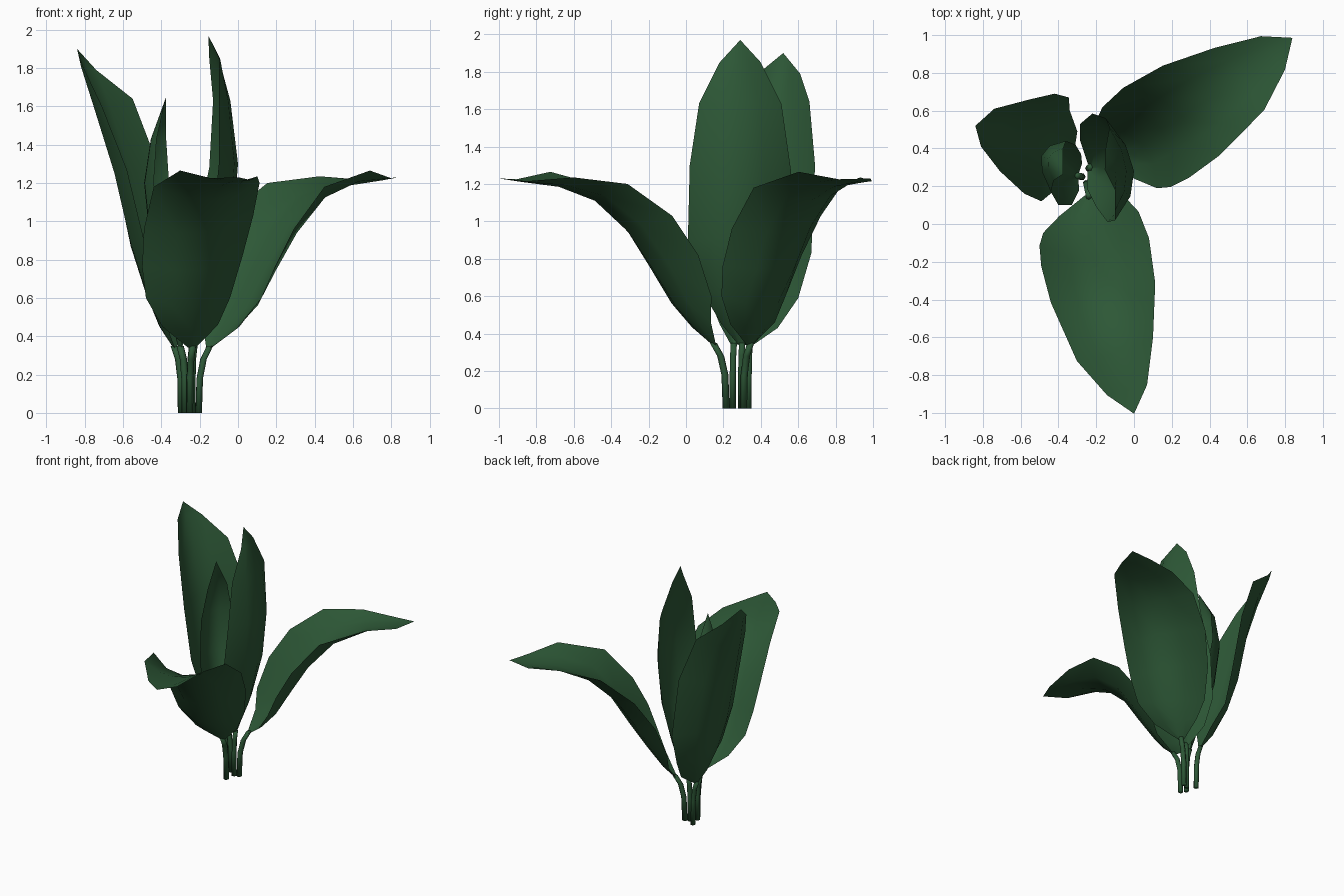
import bpy, bmesh, math
from mathutils import Vector, Matrix

green = bpy.data.materials.new("dark leaf green")
green.diffuse_color = (0.026, 0.096, 0.037, 1)


def finish(bm, name):
    me = bpy.data.meshes.new(name)
    bm.to_mesh(me)
    bm.free()
    me.materials.append(green)
    for p in me.polygons:
        p.use_smooth = True
    ob = bpy.data.objects.new(name, me)
    bpy.context.collection.objects.link(ob)
    return ob


def make_leaf(name, rows, tip, mat=Matrix()):
    """Rows hold left edge, midrib and right edge; the section is a parabola through them."""
    bm = bmesh.new()
    grid = []
    for left, mid, right in rows:
        l, c, r = Vector(left), Vector(mid), Vector(right)
        grid.append([bm.verts.new(mat @ (c + t * (r - l) / 2 + t * t * ((l + r) / 2 - c)))
                     for t in (-1, -0.5, 0, 0.5, 1)])
    for a, b in zip(grid, grid[1:]):
        for i in range(4):
            bm.faces.new((a[i], a[i + 1], b[i + 1], b[i]))
    end = bm.verts.new(mat @ Vector(tip))
    for i in range(4):
        bm.faces.new((grid[-1][i], grid[-1][i + 1], end))
    return finish(bm, name)


def make_stem(name, path, mat=Matrix(), radius=0.019, sides=6):
    bm = bmesh.new()
    rings = []
    for p in path:
        rings.append([bm.verts.new(mat @ (Vector(p) + radius * Vector(
            (math.cos(i * math.tau / sides), math.sin(i * math.tau / sides), 0))))
            for i in range(sides)])
    for a, b in zip(rings, rings[1:]):
        for i in range(sides):
            j = (i + 1) % sides
            bm.faces.new((a[i], a[j], b[j], b[i]))
    bm.faces.new(rings[0][::-1])
    bm.faces.new(rings[-1])
    return finish(bm, name)


# Drooping leaf, local frame: x outward, y to the left, z up
droop = [
    ((.05, .02, .34), (.06, 0, .335), (.05, -.02, .34)),
    ((.10, .128, .46), (.16, -.02, .43), (.13, -.175, .45)),
    ((.11, .19, .60), (.26, -.04, .55), (.20, -.277, .60)),
    ((.192, .24, .82), (.39, -.02, .75), (.262, -.31, .76)),
    ((.34, .266, 1.03), (.52, -.03, .945), (.372, -.323, .96)),
    ((.58, .25, 1.20), (.70, -.03, 1.11), (.57, -.312, 1.18)),
    ((.86, .18, 1.235), (.90, -.02, 1.185), (.90, -.24, 1.265)),
    ((1.10, .098, 1.215), (1.10, 0, 1.21), (1.11, -.12, 1.225)),
]
for name, x, y, angle in (("front_drooping", -.25, .205, -78.3), ("right_drooping", -.197, .313, 33.0)):
    m = Matrix.Translation((x, y, 0)) @ Matrix.Rotation(math.radians(angle), 4, 'Z')
    make_leaf(name + "_leaf", droop, (1.235, 0, 1.23), m)
    make_stem(name + "_stem", [(-.01, 0, 0), (-.003, 0, .18), (.02, 0, .28), (.06, 0, .35)], m)

# Tall leaf leaning to the left
make_leaf("left_tall_leaf", [
    ((-.33, .32, .34), (-.335, .34, .335), (-.32, .36, .34)),
    ((-.37, .26, .45), (-.41, .38, .45), (-.30, .49, .43)),
    ((-.43, .17, .63), (-.48, .41, .62), (-.34, .60, .59)),
    ((-.49, .12, .90), (-.56, .44, .87), (-.345, .67, .83)),
    ((-.58, .16, 1.27), (-.64, .46, 1.25), (-.42, .69, 1.30)),
    ((-.71, .28, 1.60), (-.73, .49, 1.57), (-.55, .66, 1.64)),
    ((-.81, .41, 1.81), (-.81, .51, 1.80), (-.74, .61, 1.79)),
], (-.84, .52, 1.90))
make_stem("left_tall_stem", [(-.295, .335, 0), (-.298, .335, .18), (-.31, .337, .28), (-.333, .34, .35)])

# Tall upright leaf, hollow side to the left
make_leaf("upright_tall_leaf", [
    ((-.245, .28, .34), (-.225, .30, .335), (-.245, .32, .34)),
    ((-.25, .19, .45), (-.18, .30, .45), (-.285, .44, .46)),
    ((-.20, .09, .62), (-.10, .28, .62), (-.285, .53, .64)),
    ((-.14, .01, .90), (-.03, .28, .92), (-.22, .585, .95)),
    ((-.10, .02, 1.30), (0, .28, 1.30), (-.15, .56, 1.28)),
    ((-.10, .07, 1.63), (-.04, .28, 1.63), (-.13, .51, 1.63)),
    ((-.10, .18, 1.85), (-.10, .28, 1.85), (-.15, .40, 1.85)),
], (-.155, .29, 1.97))
make_stem("upright_tall_stem", [(-.24, .295, 0), (-.24, .295, .18), (-.238, .297, .28), (-.23, .30, .35)])

# Small young leaf, hollow side to the front right, tip curling inward
make_leaf("young_leaf", [
    ((-.295, .24, .34), (-.31, .255, .335), (-.29, .275, .34)),
    ((-.29, .18, .45), (-.34, .27, .45), (-.275, .32, .45)),
    ((-.33, .10, .65), (-.40, .30, .65), (-.28, .37, .65)),
    ((-.40, .10, .90), (-.46, .34, .90), (-.31, .42, .90)),
    ((-.44, .17, 1.20), (-.49, .36, 1.20), (-.36, .44, 1.20)),
    ((-.425, .23, 1.43), (-.455, .345, 1.43), (-.375, .40, 1.43)),
], (-.375, .265, 1.65))
make_stem("young_stem", [(-.275, .25, 0), (-.277, .25, .18), (-.285, .252, .28), (-.302, .256, .35)])
